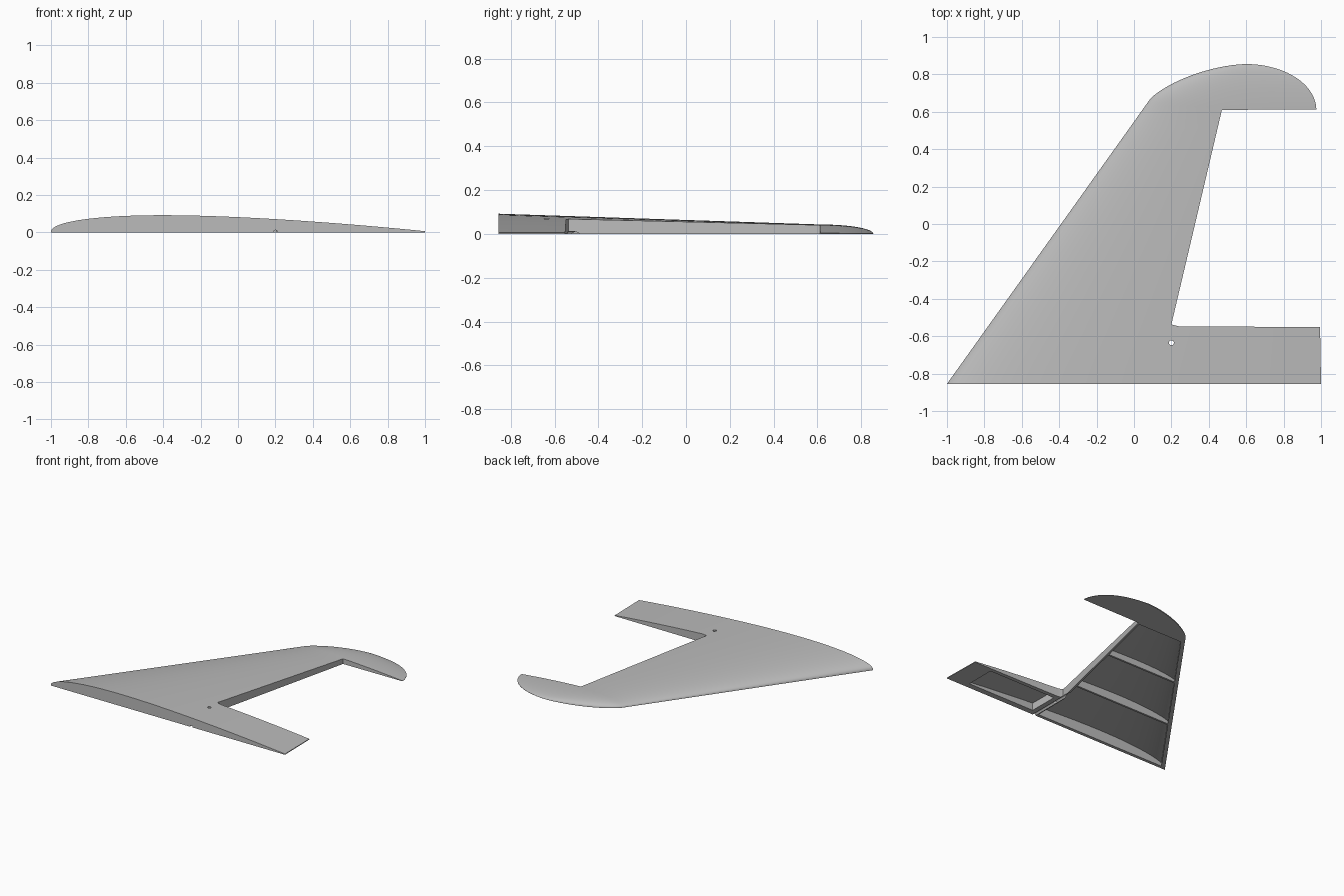
import bpy, bmesh, math

cube = bpy.data.objects.get("Cube")
if cube:
    bpy.data.objects.remove(cube)

ROOT, TIP, END = -0.855, 0.61, 0.855   # span stations

grey = bpy.data.materials.new("light grey")
grey.use_nodes = True
grey.diffuse_color = (0.5, 0.5, 0.5, 1)
grey.node_tree.nodes["Principled BSDF"].inputs["Base Color"].default_value = (0.5, 0.5, 0.5, 1)


# Planform and airfoil
def tip_ratio(y):
    return min(max((y - TIP) / (END - TIP), 0), 1)


def leading(y):
    straight = -1 + 1.045 * (y - ROOT) / (TIP - ROOT)
    if y <= TIP:
        return straight
    return max(straight, 0.6 - 0.555 * (1 - tip_ratio(y) ** 1.5) ** 0.6)


def trailing(y):
    if y <= TIP:
        return 1 - 0.025 * (y - ROOT) / (TIP - ROOT)
    return 0.6 + 0.375 * math.sqrt(1 - tip_ratio(y) ** 2)


def spar(y):
    return 0.2 + 0.235 * (y + 0.535)


def height(x, y):
    f = min(max((x - leading(y)) / (trailing(y) - leading(y)), 0), 1)
    peak = 0.092 - 0.049 * (min(y, TIP) - ROOT) / (TIP - ROOT)
    peak *= math.sqrt(1 - tip_ratio(y) ** 2)
    shape = 0.2969 * f**0.5 - 0.126 * f - 0.3516 * f**2 + 0.2843 * f**3 - 0.1015 * f**4
    return peak * (0.05 + 9.5 * shape)


def make_object(name, bm):
    bmesh.ops.recalc_face_normals(bm, faces=bm.faces)
    mesh = bpy.data.meshes.new(name)
    bm.to_mesh(mesh)
    bm.free()
    obj = bpy.data.objects.new(name, mesh)
    bpy.context.collection.objects.link(obj)
    mesh.materials.append(grey)
    return obj


def loft(name, stations, x0, x1, drop=0, bottom=0, columns=40):
    """Closed body under the airfoil surface, lowered by drop."""
    bm = bmesh.new()
    rings = []
    for y in stations:
        a, b = x0(y), x1(y)
        xs = [a + (b - a) * (1 - math.cos(math.pi * i / columns)) / 2 for i in range(columns + 1)]
        ring = [bm.verts.new((a, y, bottom))]
        ring += [bm.verts.new((x, y, max(height(x, y) - drop, 0.0005))) for x in xs]
        ring.append(bm.verts.new((b, y, bottom)))
        rings.append(ring)
    for r, s in zip(rings, rings[1:]):
        for i in range(len(r)):
            j = (i + 1) % len(r)
            bm.faces.new((r[i], r[j], s[j], s[i]))
    bm.faces.new(rings[0])
    bm.faces.new(rings[-1])
    return make_object(name, bm)


def prism(name, outline, z0, z1):
    bm = bmesh.new()
    face = bm.faces.new([bm.verts.new((x, y, z0)) for x, y in outline])
    top = bmesh.ops.extrude_face_region(bm, geom=[face])["geom"]
    bmesh.ops.translate(bm, vec=(0, 0, z1 - z0), verts=[v for v in top if isinstance(v, bmesh.types.BMVert)])
    return make_object(name, bm)


def rod(name, radius, depth, location, rotation=(0, 0, 0)):
    bpy.ops.mesh.primitive_cylinder_add(vertices=24, radius=radius, depth=depth,
                                        location=location, rotation=rotation)
    obj = bpy.context.object
    obj.name = name
    obj.data.materials.append(grey)
    return obj


def span(a, b, n):
    return [a + (b - a) * i / n for i in range(n + 1)]


# Wing shell with a rounded tip
tip_stations = [TIP + (END - TIP) * math.sin(math.pi / 2 * i / 20) for i in range(1, 20)]
wing = loft("wing", span(ROOT, TIP, 16) + tip_stations + [END - 0.0003], leading, trailing)

# Control surface opening
cutters = [prism("surface_opening", [(0.2, -0.537), (0.24, -0.547), (1.1, -0.552),
                                     (1.1, 0.613), (0.97, 0.613), (0.47, 0.61)], -0.1, 0.2)]

# Hollow bays between the ribs
for k, (a, b) in enumerate([(-0.83, -0.36), (-0.345, 0.12), (0.135, 0.595)]):
    cutters.append(loft(f"bay_{k}", span(a, b, 5), lambda y: leading(y) + 0.035,
                        lambda y: max(0.18, spar(y) - 0.015), 0.01, -0.05, 30))

# Recess under the inboard trailing panel
cutters.append(loft("panel_recess", span(-0.81, -0.58, 3), lambda y: 0.25,
                    lambda y: 0.83, 0.01, -0.05, 12))

# Hinge rod groove and peg hole
cutters.append(rod("rod_groove", 0.012, 0.5, (0.2, -0.7, 0), (math.pi / 2, 0, 0)))
cutters.append(rod("peg_hole", 0.013, 0.4, (0.2, -0.635, 0.05)))

for cutter in cutters:
    cutter.hide_render = True
    mod = wing.modifiers.new(cutter.name, "BOOLEAN")
    mod.operation = "DIFFERENCE"
    mod.solver = "EXACT"
    mod.object = cutter
    bpy.context.view_layer.objects.active = wing
    bpy.ops.object.modifier_apply(modifier=mod.name)
    bpy.data.objects.remove(cutter)

# Smooth skin, sharp edges
bpy.ops.object.select_all(action="DESELECT")
wing.select_set(True)
bpy.context.view_layer.objects.active = wing
bpy.ops.object.shade_smooth_by_angle(angle=math.radians(30))
